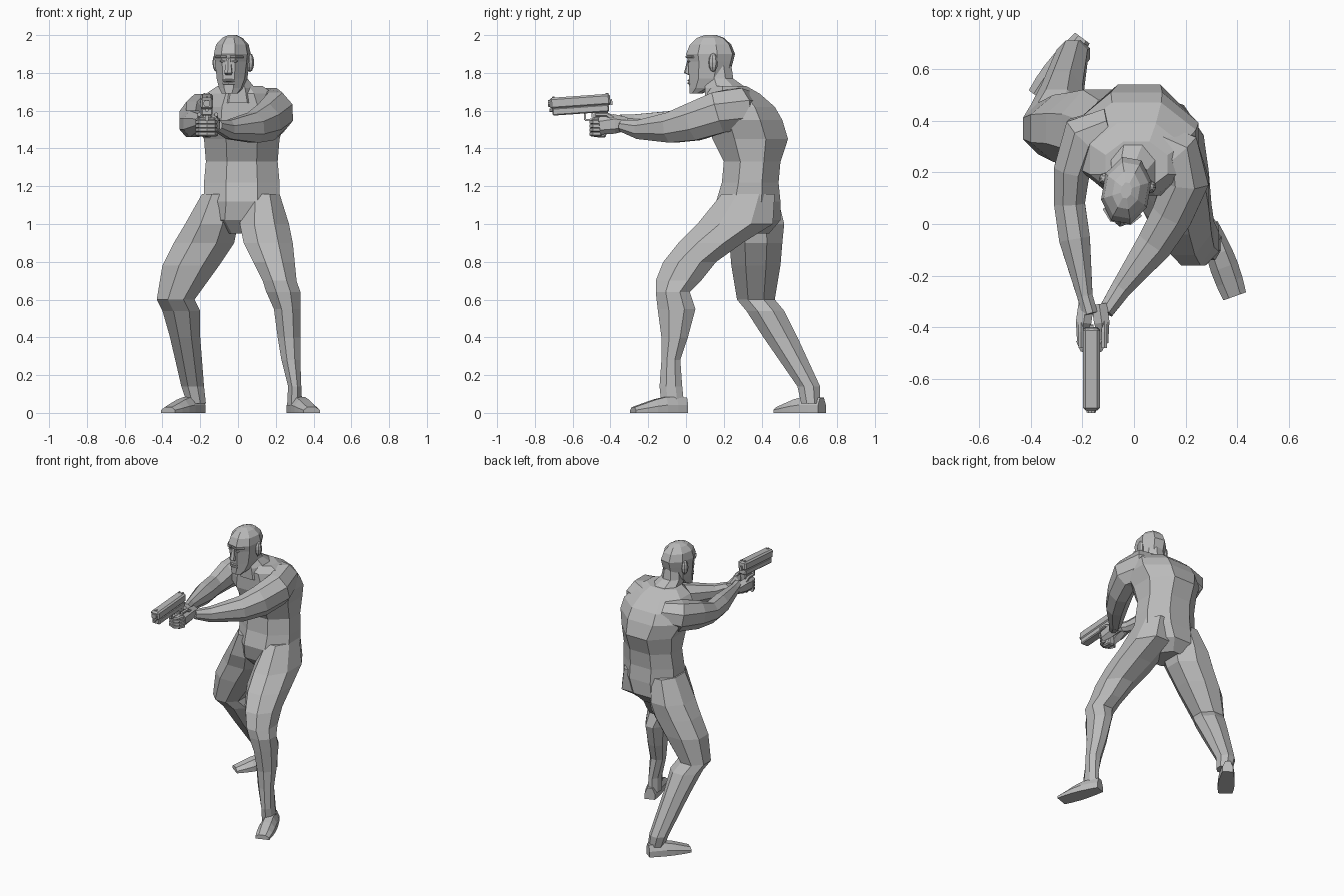
import bpy
import bmesh
from math import cos, sin, pi, radians
from mathutils import Vector, Matrix

cube = bpy.data.objects.get("Cube")
if cube:
    bpy.data.objects.remove(cube, do_unlink=True)

colour = (0.5, 0.5, 0.5, 1)
grey = bpy.data.materials.new("plain grey")
grey.use_nodes = True
grey.diffuse_color = colour
grey.node_tree.nodes["Principled BSDF"].inputs["Base Color"].default_value = colour

AXIS_X, AXIS_Y, AXIS_Z = Matrix.Identity(3)
UNMOVED = Matrix.Identity(4)
SIDES = {"left": 1, "right": -1}


def finish(name, bm, matrix):
    """Turn a bmesh into a flat shaded object."""
    bm.transform(matrix)
    bmesh.ops.recalc_face_normals(bm, faces=bm.faces[:])
    mesh = bpy.data.meshes.new(name)
    bm.to_mesh(mesh)
    bm.free()
    mesh.materials.append(grey)
    obj = bpy.data.objects.new(name, mesh)
    bpy.context.collection.objects.link(obj)


def loft(name, rings, matrix=UNMOVED):
    """Bridge equal-sized rings of points and cap both ends."""
    bm = bmesh.new()
    loops = [[bm.verts.new(point) for point in ring] for ring in rings]
    for low, high in zip(loops, loops[1:]):
        for i in range(len(low)):
            bm.faces.new((low[i - 1], low[i], high[i], high[i - 1]))
    bm.faces.new(loops[0])
    bm.faces.new(loops[-1])
    finish(name, bm, matrix)


def polygon(centre, across, up, half_width, half_height, sides):
    """Regular polygon scaled so that its flats touch the given half sizes."""
    grow = 1 / cos(pi / sides)
    angles = [(i + 0.5) * 2 * pi / sides for i in range(sides)]
    return [centre + across * half_width * grow * cos(a)
            + up * half_height * grow * sin(a) for a in angles]


def stack(name, rows, matrix=UNMOVED, sides=8):
    """Horizontal polygons from rows of (z, x, y, half width, half depth)."""
    loft(name, [polygon(Vector((x, y, z)), AXIS_X, AXIS_Y, width, depth, sides)
                for z, x, y, width, depth in rows], matrix)


def tube(name, path, matrix=UNMOVED, sides=6):
    """Polygons square to a path of (x, y, z, half width, half height)."""
    points = [Vector((x, y, z)) for x, y, z, width, height in path]
    starts = points[:1] + points[:-1]
    ends = points[1:] + points[-1:]
    rings = []
    for point, start, end, (*position, width, height) in zip(points, starts, ends, path):
        across = (end - start).cross(AXIS_Z).normalized()
        up = across.cross(end - start).normalized()
        rings.append(polygon(point, across, up, width, height, sides))
    loft(name, rings, matrix)


def box(name, centre, size, matrix, bevel=0):
    bm = bmesh.new()
    bmesh.ops.create_cube(bm, size=1)
    bm.transform(Matrix.Translation(centre) @ Matrix.Diagonal((*size, 1)))
    if bevel:
        bmesh.ops.bevel(bm, geom=bm.edges[:], offset=bevel, segments=1, affect='EDGES')
    finish(name, bm, matrix)


def ellipsoid(name, centre, size, matrix):
    bm = bmesh.new()
    bmesh.ops.create_uvsphere(bm, u_segments=8, v_segments=6, radius=1)
    bm.transform(Matrix.Translation(centre) @ Matrix.Diagonal((*size, 1)))
    finish(name, bm, matrix)


def foot(name, heel, toe):
    """Flat sole, widest at the ball, with an instep that slopes to the toe."""
    heel, toe = Vector(heel), Vector(toe)
    side = (toe - heel).cross(AXIS_Z).normalized()
    outline = [(-1, 0), (1, 0), (1, 0.5), (0.5, 1), (-0.5, 1), (-1, 0.5)]
    rings = []
    for step in range(6):
        along = step / 5
        width = 0.035 + 0.02 * sin(pi * along * 0.8)
        height = 0.03 + 0.1 * (1 - along) * min(1, along + 0.5)
        rings.append([heel.lerp(toe, along) + side * width * s + AXIS_Z * height * h
                      for s, h in outline])
    loft(name, rings)


# Torso and neck
stack("torso", [
    (.95, 0, .34, .08, .1), (1.02, 0, .34, .17, .16), (1.12, .02, .33, .2, .17),
    (1.22, .02, .34, .2, .15), (1.33, .02, .35, .19, .15), (1.45, .02, .34, .2, .2),
    (1.55, .01, .31, .24, .2), (1.62, .01, .29, .23, .18), (1.69, .01, .25, .18, .14),
    (1.73, .01, .23, .12, .09)])
stack("neck", [(1.64, 0, .25, .12, .15), (1.72, 0, .21, .09, .11),
               (1.77, -.02, .18, .07, .07), (1.84, -.02, .17, .06, .07)])

# Legs, from hip to ankle
stack("left_leg", [
    (1.16, .13, .33, .09, .14), (1, .14, .26, .13, .2), (.9, .16, .13, .13, .17),
    (.8, .19, .02, .11, .14), (.7, .22, -.04, .09, .12), (.64, .24, -.07, .09, .09),
    (.55, .26, -.05, .07, .1), (.4, .27, -.06, .06, .07), (.28, .28, -.08, .05, .05),
    (.14, .3, -.08, .035, .06), (.04, .3, -.07, .04, .06)])
stack("right_leg", [
    (1.16, -.1, .34, .09, .14), (1, -.14, .36, .14, .16), (.9, -.18, .37, .16, .14),
    (.78, -.25, .37, .15, .13), (.6, -.33, .37, .1, .1), (.54, -.3, .42, .1, .1),
    (.4, -.28, .5, .08, .09), (.14, -.24, .65, .06, .06), (.05, -.22, .66, .05, .05)])
foot("left_foot", (.29, 0, 0), (.39, -.28, 0))
foot("right_foot", (-.2, .72, 0), (-.37, .49, 0))

# Arms, from shoulder to wrist
tube("left_arm", [
    (.07, .32, 1.61, .08, .09), (.17, .28, 1.61, .09, .11), (.2, .17, 1.59, .09, .11),
    (.15, .04, 1.54, .08, .1), (.08, -.08, 1.51, .07, .08), (-.05, -.25, 1.5, .04, .05),
    (-.11, -.34, 1.52, .03, .03)], sides=8)
tube("right_arm", [
    (-.09, .37, 1.6, .08, .08), (-.19, .34, 1.59, .09, .1), (-.24, .21, 1.56, .07, .09),
    (-.25, .08, 1.53, .06, .07), (-.23, -.06, 1.53, .06, .07), (-.19, -.28, 1.54, .03, .04),
    (-.17, -.35, 1.55, .03, .03)], sides=8)

# Hands, with fingers curled around the grip and thumbs pointing forward
GRIP = -.165
for hand, side in SIDES.items():
    reach = .04 + (.01 if side > 0 else 0)
    x = GRIP + side * reach
    tube(hand + "_palm", [(x - side * .02, -.31, 1.53, .03, .03),
                          (x - side * .01, -.38, 1.53, .03, .045),
                          (x, -.46, 1.52, .015, .04)])
    tube(hand + "_thumb", [(x, -.37, 1.55, .01, .015), (x, -.42, 1.58, .01, .01),
                           (x, -.48, 1.58, .01, .01)])
    for finger in range(4):
        z = 1.59 - reach - finger * .021
        curl = [radians(45 * step) for step in range(5)]
        tube(f"{hand}_finger_{finger + 1}", [
            (GRIP + side * reach * cos(a), -.45 - reach * sin(a), z, .01, .012)
            for a in curl])

# Head, turned slightly to its right
turn = Matrix.Translation((-.03, .13, 0)) @ Matrix.Rotation(radians(-10), 4, 'Z')
stack("head", [(z, 0, y, width, depth) for z, y, width, depth in [
    (1.69, -.08, .04, .03), (1.72, -.04, .06, .07), (1.77, -.01, .075, .1),
    (1.86, 0, .085, .115), (1.9, 0, .09, .125), (1.95, 0, .08, .105),
    (1.985, 0, .05, .07), (2, 0, .02, .03)]], turn)
stack("nose", [(1.79, 0, -.11, .015, .01), (1.8, 0, -.12, .02, .02),
               (1.88, 0, -.11, .01, .01)], turn, sides=6)
for lip, z in {"upper_lip": 1.76, "lower_lip": 1.745}.items():
    tube(lip, [(x, -.115 + abs(x) / 3, z, .008, .006) for x in (-.03, 0, .03)], turn)
for label, side in SIDES.items():
    tube(label + "_brow", [(side * x, y, 1.885, .01, .006)
                           for x, y in [(.01, -.12), (.035, -.12), (.07, -.08)]], turn)
    ellipsoid(label + "_eye", (side * .033, -.11, 1.862), (.016, .01, .007), turn)
    ellipsoid(label + "_ear", (side * .09, .03, 1.855), (.022, .025, .05), turn)

# Pistol
aim = Matrix.Translation((GRIP, -.4, 1.645)) @ Matrix.Rotation(radians(4), 4, 'X')
rake = aim @ Matrix.Rotation(radians(-8), 4, 'X')
box("pistol_slide", (0, -.16, .015), (.065, .32, .06), aim, .01)
box("pistol_frame", (0, -.16, -.03), (.06, .3, .04), aim, .006)
box("pistol_grip", (0, -.045, -.11), (.05, .07, .16), rake, .008)
box("pistol_hammer", (0, 0, 0), (.015, .02, .03), aim)
box("front_sight", (0, -.3, .045), (.01, .015, .01), aim)
box("trigger", (0, -.1, -.06), (.01, .01, .03), aim)
box("guard_front", (0, -.14, -.06), (.02, .01, .05), aim)
box("guard_bottom", (0, -.1, -.085), (.02, .08, .01), aim)
for label, side in SIDES.items():
    box(label + "_rear_sight", (side * .013, -.015, .045), (.01, .015, .01), aim)
tube("pistol_barrel", [(0, y, .015, .018, .018) for y in (-.3, -.33)], aim, sides=10)
tube("recoil_rod", [(0, y, -.02, .008, .008) for y in (-.3, -.325)], aim)
